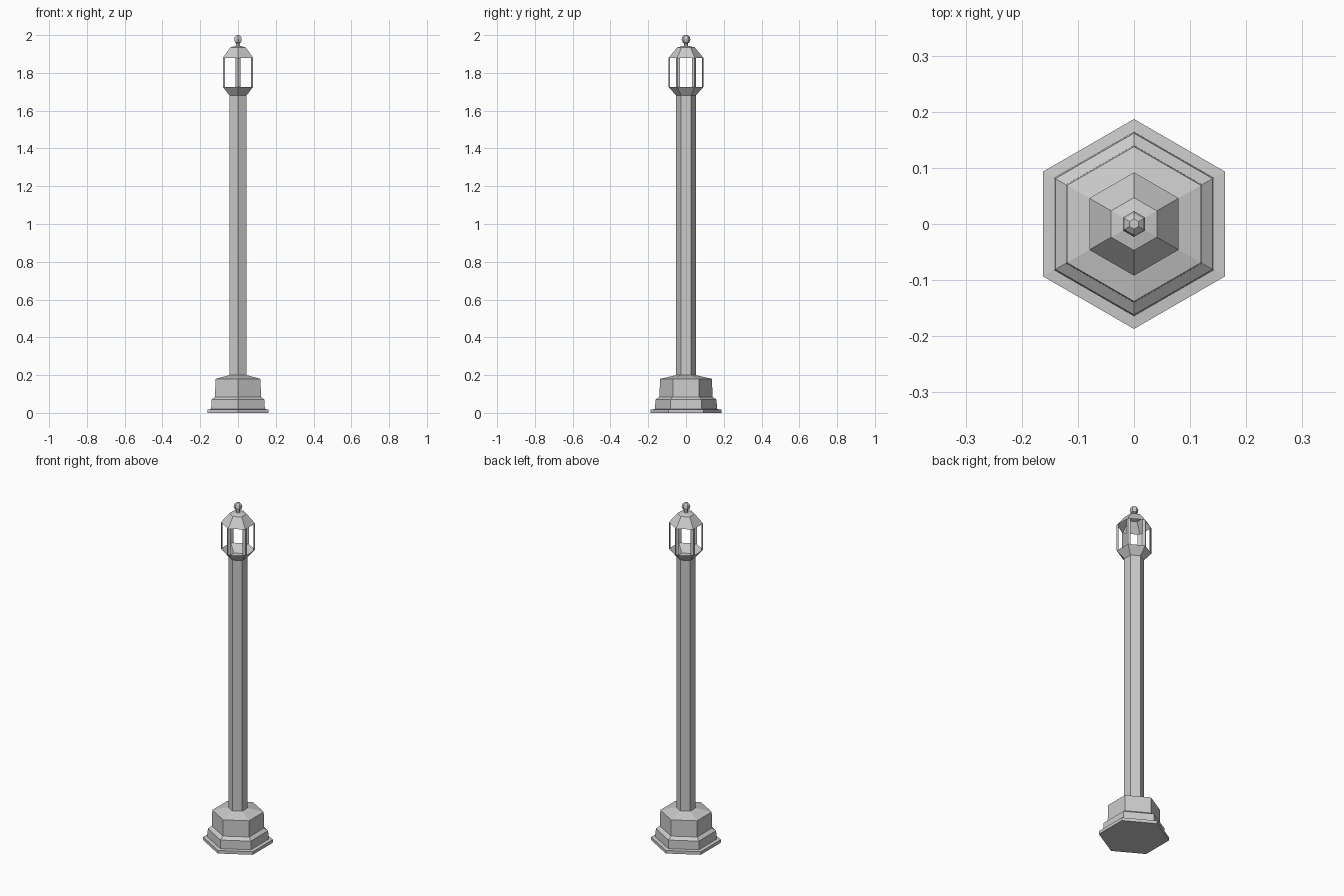
import bpy
from math import sin, cos, pi
from mathutils import Vector

if "Cube" in bpy.data.objects:
    bpy.data.objects.remove(bpy.data.objects["Cube"])

SIDES = 6


def corner(i, r, z):
    a = pi / 2 + 2 * pi * i / SIDES
    return Vector((r * cos(a), r * sin(a), z))


def make(name, verts, faces):
    me = bpy.data.meshes.new(name)
    me.from_pydata(verts, [], faces)
    me.update()
    ob = bpy.data.objects.new(name, me)
    bpy.context.collection.objects.link(ob)
    return ob


def loft(name, profile, cap_bottom=True, cap_top=True):
    """Hexagonal loft through (radius, z) pairs listed from bottom to top."""
    verts = [corner(i, r, z) for r, z in profile for i in range(SIDES)]
    faces = []
    for k in range(len(profile) - 1):
        for i in range(SIDES):
            j = (i + 1) % SIDES
            a, b = k * SIDES, (k + 1) * SIDES
            faces.append((a + i, a + j, b + j, b + i))
    if cap_bottom:
        faces.append(tuple(reversed(range(SIDES))))
    if cap_top:
        n = (len(profile) - 1) * SIDES
        faces.append(tuple(range(n, n + SIDES)))
    return make(name, verts, faces)


# Stepped base
loft("base", [(0.187, 0), (0.187, 0.018), (0.164, 0.02), (0.162, 0.07),
              (0.14, 0.085), (0.138, 0.18), (0.052, 0.2)])

# Post
loft("post", [(0.052, 0.2), (0.052, 1.68)], cap_bottom=False)

# Open lantern cup and hollow roof
loft("lantern_cup", [(0.052, 1.68), (0.092, 1.725)], False, False)
loft("lantern_roof", [(0.092, 1.88), (0.047, 1.935), (0.012, 1.943)], False)

# Corner bars between the cup and the roof
verts, faces = [], []
for i in range(SIDES):
    n = len(verts)
    for z in (1.725, 1.88):
        c = corner(i, 0.092, z)
        before = (corner(i - 1, 0.092, z) - c).normalized() * 0.014
        after = (corner(i + 1, 0.092, z) - c).normalized() * 0.014
        verts += [c + before, c, c + after]
    faces += [(n, n + 1, n + 4, n + 3), (n + 1, n + 2, n + 5, n + 4),
              (n + 2, n, n + 3, n + 5)]
make("lantern_bars", verts, faces)

# Finial stem and ball
loft("finial_stem", [(0.012, 1.943), (0.01, 1.958)], False, False)
loft("finial_ball", [(0.01, 1.956), (0.019, 1.962), (0.023, 1.977),
                     (0.019, 1.992), (0.009, 2.0)])
